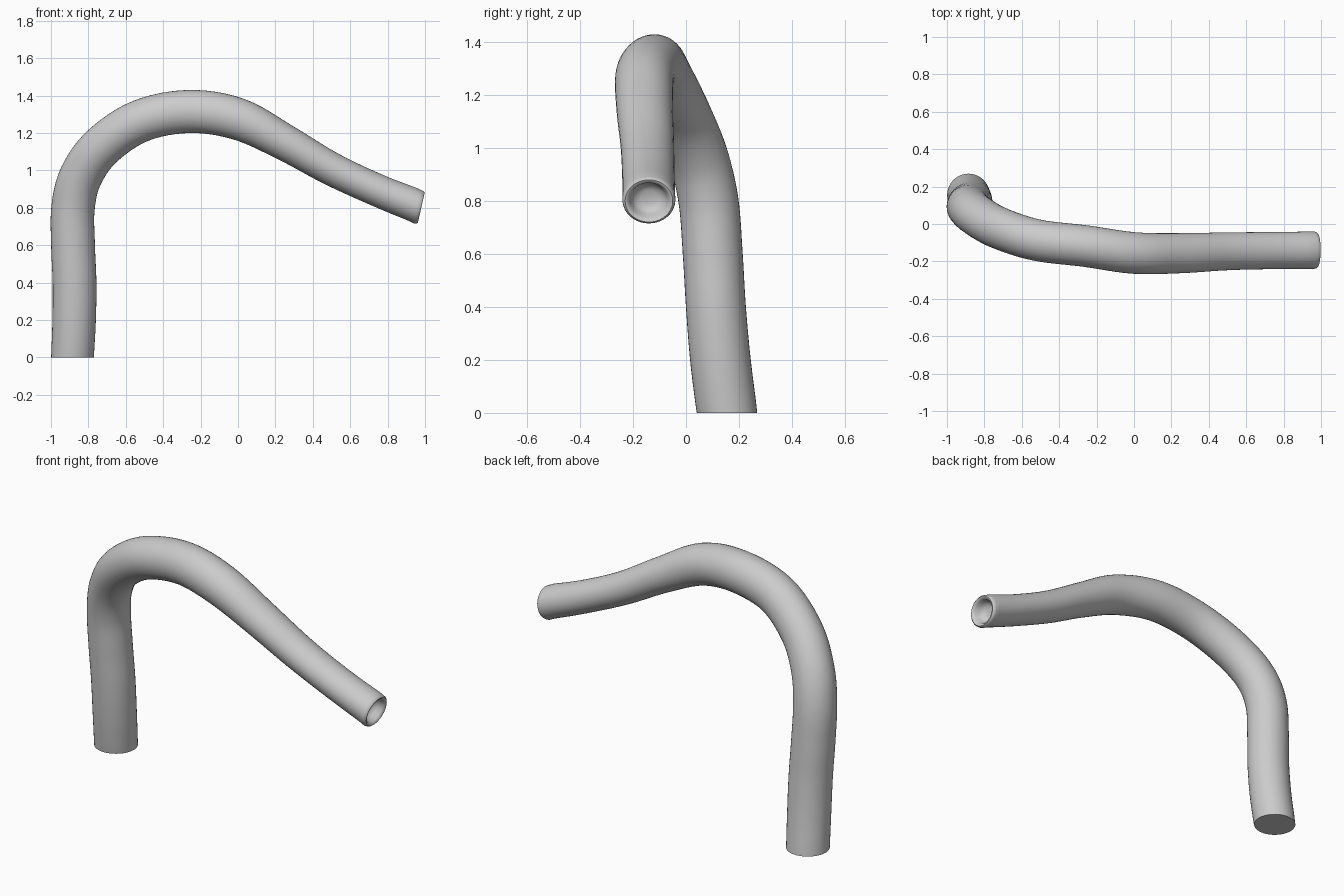
import bpy, bmesh, math
from mathutils import Vector

if "Cube" in bpy.data.objects:
    bpy.data.objects.remove(bpy.data.objects["Cube"])

# Centre line of the tube: x, y, z, half-width along y, half-width in the bend plane
PATH = [
    (-0.885, 0.155, 0.00, 0.114, 0.114),
    (-0.876, 0.130, 0.20, 0.114, 0.116),
    (-0.874, 0.113, 0.40, 0.113, 0.117),
    (-0.882, 0.101, 0.60, 0.113, 0.117),
    (-0.882, 0.085, 0.80, 0.113, 0.116),
    (-0.840, 0.046, 0.97, 0.112, 0.115),
    (-0.725, -0.020, 1.13, 0.112, 0.114),
    (-0.520, -0.086, 1.265, 0.111, 0.114),
    (-0.260, -0.118, 1.315, 0.111, 0.115),
    (0.000, -0.155, 1.275, 0.111, 0.112),
    (0.250, -0.156, 1.150, 0.107, 0.097),
    (0.500, -0.146, 1.008, 0.101, 0.089),
    (0.750, -0.142, 0.892, 0.099, 0.087),
    (0.978, -0.140, 0.801, 0.100, 0.091),
]
STEPS, SIDES = 6, 40


def spline(points, steps):
    """Catmull-Rom through all path values."""
    n = len(points[0])
    pts = [Vector(p) for p in points]
    pts = [pts[0] * 2 - pts[1]] + pts + [pts[-1] * 2 - pts[-2]]
    out = []
    for i in range(1, len(pts) - 2):
        p0, p1, p2, p3 = pts[i - 1:i + 3]
        for s in range(steps):
            t = s / steps
            out.append(0.5 * (2 * p1 + (p2 - p0) * t
                              + (2 * p0 - 5 * p1 + 4 * p2 - p3) * t * t
                              + (3 * p1 - p0 - 3 * p2 + p3) * t ** 3))
    out.append(pts[-2])
    return out


samples = spline(PATH, STEPS)
centres = [Vector(p[:3]) for p in samples]
last = len(samples) - 1
bm = bmesh.new()


def add_ring(centre, tangent, a, b):
    side = Vector((0, 1, 0))
    side = (side - tangent * side.dot(tangent)).normalized()
    up = tangent.cross(side)
    return [bm.verts.new(centre + side * a * math.cos(k * math.tau / SIDES)
                         + up * b * math.sin(k * math.tau / SIDES))
            for k in range(SIDES)]


# Tube wall, with the foot cut level and the tip cut a little steeper
rings = []
end_t = Vector((0.975, 0, -0.22)).normalized()
for i, p in enumerate(samples):
    t = (centres[min(i + 1, last)] - centres[max(i - 1, 0)]).normalized()
    if i == 0:
        t = Vector((0, 0, 1))
    if i > last - 4:
        t = t.lerp(end_t, (i - last + 4) / 4).normalized()
    if i == last:
        break
    rings.append(add_ring(centres[i], t, p[3], p[4]))

# Rounded lip and shallow bowl at the tip: offset along the axis, scale
tip = samples[-1]
for off, s in [(-0.016, 1.0), (-0.004, 0.97), (0.002, 0.9), (0.0, 0.82),
               (-0.010, 0.74), (-0.035, 0.66), (-0.055, 0.54), (-0.064, 0.3)]:
    rings.append(add_ring(centres[-1] + end_t * off, end_t, tip[3] * s, tip[4] * s))

for r0, r1 in zip(rings, rings[1:]):
    for k in range(SIDES):
        j = (k + 1) % SIDES
        bm.faces.new((r0[k], r0[j], r1[j], r1[k]))
bm.faces.new(rings[0])
bm.faces.new(rings[-1])
bmesh.ops.recalc_face_normals(bm, faces=bm.faces[:])

mesh = bpy.data.meshes.new("bent_tube")
bm.to_mesh(mesh)
bm.free()
tube = bpy.data.objects.new("bent_tube", mesh)
bpy.context.collection.objects.link(tube)
bpy.context.view_layer.objects.active = tube
tube.select_set(True)
bpy.ops.object.shade_smooth_by_angle(angle=math.radians(50))
